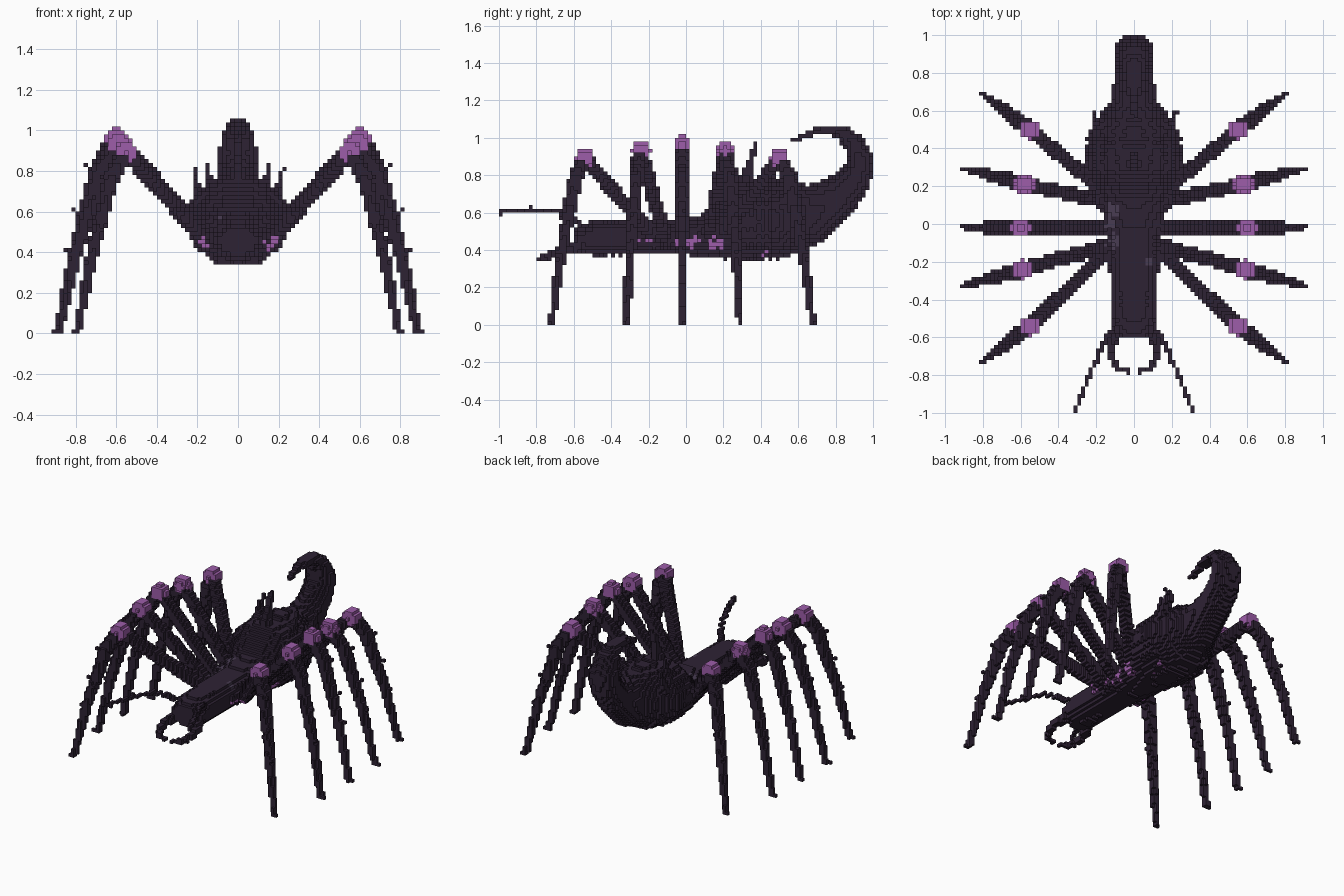
import bpy
import bmesh
import math
import random
from mathutils import Vector

random.seed(4)
if "Cube" in bpy.data.objects:
    bpy.data.objects.remove(bpy.data.objects["Cube"], do_unlink=True)

V = 0.02  # edge of one block
SHELL, JOINT, SPOT = 0, 1, 2
cells = {}  # block index -> [part name, colour index]


def make_material(name, colour):
    mat = bpy.data.materials.new(name)
    mat.use_nodes = True
    mat.diffuse_color = (*colour, 1)
    bsdf = mat.node_tree.nodes["Principled BSDF"]
    bsdf.inputs["Base Color"].default_value = (*colour, 1)
    bsdf.inputs["Roughness"].default_value = 0.8
    return mat


materials = [
    make_material("dark violet shell", (0.027, 0.016, 0.034)),
    make_material("purple joint", (0.34, 0.11, 0.40)),
    make_material("grey violet spot", (0.065, 0.045, 0.085)),
]


def inside(centre, radii):
    """Indices of the blocks whose centres lie in an ellipsoid."""
    spans = [range(math.floor((c - r) / V), math.floor((c + r) / V) + 1)
             for c, r in zip(centre, radii)]
    for i in spans[0]:
        for j in spans[1]:
            for k in spans[2]:
                d = sum((((n + 0.5) * V - c) / r) ** 2
                        for n, c, r in zip((i, j, k), centre, radii))
                if d <= 1 and k >= 0:
                    yield i, j, k


def stamp(part, centre, radii, colour=SHELL):
    home = tuple(math.floor(c / V) for c in centre)
    for key in [*inside(centre, radii), home]:
        if key[2] < 0:
            continue
        if colour == SHELL:
            cells.setdefault(key, [part, colour])
        else:
            cells[key] = [part, colour]


def recolour(centre, radius, colour, chance=1.0):
    for key in inside(centre, (radius,) * 3):
        if key in cells and random.random() < chance:
            cells[key][1] = colour


def sweep(part, points, flat=False):
    """Points are x, y, z, side radius, upright radius."""
    for a, b in zip(points, points[1:]):
        steps = max(1, math.ceil((Vector(b[:3]) - Vector(a[:3])).length / V * 1.5))
        for s in range(steps + 1):
            x, y, z, rx, rz = [p + (q - p) * s / steps for p, q in zip(a, b)]
            stamp(part, (x, y, z), (rx, V if flat else rz, rz))


def limb(part, points, r_start, r_end, side=1):
    """Round tapered tube, mirrored in x by side."""
    last = len(points) - 1
    path = []
    for n, (x, y, z) in enumerate(points):
        r = r_start + (r_end - r_start) * n / last
        path.append((side * x, y, z, r, r))
    sweep(part, path)


# Head, thorax and abdomen as stacked cross-sections: y, z, half width, half height
sections = [(-0.58, 0.455, 0.11, 0.08), (-0.48, 0.465, 0.13, 0.10),
            (-0.3, 0.47, 0.13, 0.10), (-0.05, 0.47, 0.15, 0.10),
            (0.12, 0.48, 0.19, 0.12), (0.2, 0.51, 0.22, 0.16),
            (0.28, 0.55, 0.26, 0.21), (0.45, 0.56, 0.26, 0.22),
            (0.55, 0.565, 0.2, 0.21), (0.65, 0.58, 0.13, 0.17)]
sweep("body", [(0, *s[:2], *s[2:]) for s in sections], flat=True)

# Tail curling up and forward over the back
tail = [(0.65, 0.58, 0.12, 0.16), (0.8, 0.67, 0.1, 0.12),
        (0.905, 0.78, 0.1, 0.085), (0.935, 0.88, 0.1, 0.065),
        (0.9, 0.97, 0.08, 0.055), (0.83, 1.03, 0.055, 0.04),
        (0.75, 1.045, 0.04, 0.025), (0.65, 1.02, 0.025, 0.018),
        (0.58, 0.98, 0.02, 0.015)]
sweep("tail", [(0, *t) for t in tail])

# Spines on the back
limb("back_spine", [(0, 0.3, 0.7), (0, 0.33, 0.82), (0, 0.37, 0.96)], 0.045, 0.012)

# Legs: root, knee and foot of each pair
legs = {
    "front": ((0.18, -0.18), (0.55, -0.54, 0.89), (0.79, -0.72)),
    "second": ((0.16, -0.12), (0.59, -0.24, 0.93), (0.88, -0.32)),
    "middle": ((0.15, -0.02), (0.60, -0.02, 0.96), (0.89, -0.02)),
    "fourth": ((0.16, 0.12), (0.58, 0.21, 0.93), (0.88, 0.29)),
    "rear": ((0.18, 0.19), (0.55, 0.50, 0.89), (0.79, 0.68)),
}
BOW = [(0, 1), (0.3, 0.87), (0.52, 0.63), (0.72, 0.42), (0.87, 0.2), (1, 0.01)]

for side, label in ((1, "left"), (-1, "right")):
    # Side spines on the abdomen
    for y, x, top in ((0.38, 0.12, 0.82), (0.52, 0.19, 0.8)):
        limb(label + "_spines", [(x, y, 0.66), (x + 0.03, y + 0.07, top)], 0.03, 0.01, side)

    for name, (root, knee, foot) in legs.items():
        part = label + "_" + name + "_leg"
        limb(part, [(*root, 0.48), knee], 0.04, 0.038, side)
        shin = [(knee[0] + (foot[0] - knee[0]) * t,
                 knee[1] + (foot[1] - knee[1]) * t, knee[2] * h) for t, h in BOW]
        limb(part, shin, 0.045, 0.018, side)
        # Small barbs on the outside of the shin, and the toe
        out = Vector((foot[0] - knee[0], foot[1] - knee[1], 0)).normalized()
        for n, reach in ((1, 0.06), (2, 0.05), (3, 0.04), (5, 0.03)):
            tip = Vector(shin[n]) + out * reach
            stamp(part, (side * tip.x, tip.y, tip.z), (0.012,) * 3)
        # Knee
        stamp(label + "_" + name + "_knee", (side * knee[0], *knee[1:]),
              (0.056, 0.05, 0.058), JOINT)

    # Jaws curving in to meet at the front
    limb(label + "_jaw", [(0.08, -0.56, 0.42), (0.12, -0.64, 0.4), (0.12, -0.7, 0.38),
                          (0.09, -0.76, 0.36), (0.03, -0.78, 0.35)], 0.032, 0.014, side)
    # Feelers
    limb(label + "_feeler", [(0.1, -0.54, 0.52), (0.15, -0.6, 0.57), (0.19, -0.7, 0.61),
                             (0.25, -0.83, 0.62), (0.31, -0.99, 0.6)], 0.016, 0.012, side)
    # Purple flecks under the leg roots and along the belly
    for y in (-0.23, -0.07, 0.03, 0.16):
        recolour((side * 0.17, y, 0.43), 0.05, JOINT, 0.75)
    for y in (-0.45, -0.3, 0, 0.3, 0.42):
        recolour((side * 0.11, y, 0.38), 0.03, JOINT, 0.3)

# Pale spots on the back
for x, y, r in ((-0.12, -0.09, 0.05), (-0.11, 0.08, 0.04),
                (-0.13, 0, 0.035), (0.08, -0.2, 0.03)):
    recolour((x, y, 0.54), r, SPOT)

# Turn the blocks into one mesh per part, keeping only exposed faces
SIDES = []
for axis in range(3):
    u, w = (axis + 1) % 3, (axis + 2) % 3
    for sign in (0, 1):
        corners = []
        for a, b in ((0, 0), (1, 0), (1, 1), (0, 1)):
            c = [0, 0, 0]
            c[axis], c[u], c[w] = sign, a, b
            corners.append(c)
        step = [0, 0, 0]
        step[axis] = 2 * sign - 1
        SIDES.append((step, corners if sign else corners[::-1]))

parts = {}
for key, (part, colour) in cells.items():
    parts.setdefault(part, []).append((key, colour))

for part, blocks in parts.items():
    bm = bmesh.new()
    verts = {}
    for key, colour in blocks:
        for step, corners in SIDES:
            if tuple(k + s for k, s in zip(key, step)) in cells:
                continue
            loop = []
            for corner in corners:
                p = tuple(k + c for k, c in zip(key, corner))
                if p not in verts:
                    verts[p] = bm.verts.new(Vector(p) * V)
                loop.append(verts[p])
            bm.faces.new(loop).material_index = colour
    mesh = bpy.data.meshes.new(part)
    bm.to_mesh(mesh)
    bm.free()
    for mat in materials:
        mesh.materials.append(mat)
    bpy.context.collection.objects.link(bpy.data.objects.new(part, mesh))
